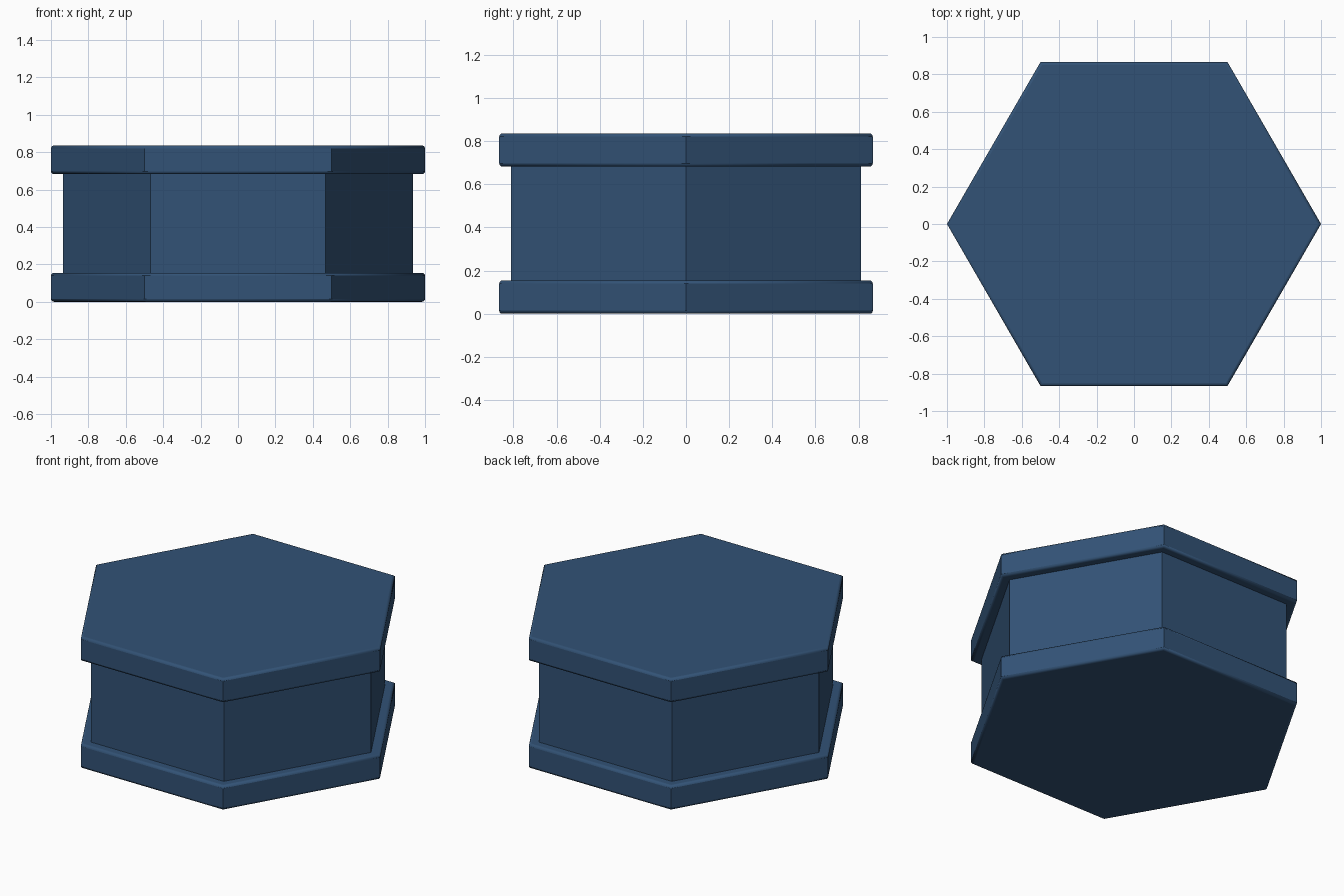
import bpy
import math

if "Cube" in bpy.data.objects:
    bpy.data.objects.remove(bpy.data.objects["Cube"])

blue = bpy.data.materials.new("dark blue")
blue.diffuse_color = (0.032, 0.085, 0.18, 1)
blue.use_nodes = True
blue.node_tree.nodes["Principled BSDF"].inputs["Base Color"].default_value = blue.diffuse_color


def hex_prism(name, radius, z0, z1, bevel=0.0):
    """Hexagonal prism with corners on the x axis; bevel rounds only the rims."""
    ring = [(radius * math.cos(i * math.pi / 3), radius * math.sin(i * math.pi / 3))
            for i in range(6)]
    verts = [(x, y, z) for z in (z0, z1) for x, y in ring]
    faces = [tuple(range(5, -1, -1)), tuple(range(6, 12))]
    faces += [(i, (i + 1) % 6, (i + 1) % 6 + 6, i + 6) for i in range(6)]
    mesh = bpy.data.meshes.new(name)
    mesh.from_pydata(verts, [], faces)
    mesh.materials.append(blue)
    obj = bpy.data.objects.new(name, mesh)
    bpy.context.collection.objects.link(obj)
    if bevel:
        weights = mesh.attributes.new("bevel_weight_edge", 'FLOAT', 'EDGE')
        for e in mesh.edges:
            a, b = (mesh.vertices[v].co.z for v in e.vertices)
            weights.data[e.index].value = 1.0 if abs(a - b) < 1e-5 else 0.0
        mod = obj.modifiers.new("rounded rims", 'BEVEL')
        mod.limit_method = 'WEIGHT'
        mod.width = bevel
        mod.segments = 3
    bpy.ops.object.select_all(action='DESELECT')
    obj.select_set(True)
    bpy.context.view_layer.objects.active = obj
    bpy.ops.object.shade_smooth_by_angle(angle=math.radians(35))
    return obj


# Lower flange, recessed body, upper flange
hex_prism("lower_flange", 1.0, 0.0, 0.155, 0.015)
hex_prism("recessed_body", 0.936, 0.14, 0.70)
hex_prism("upper_flange", 1.0, 0.682, 0.836, 0.015)
